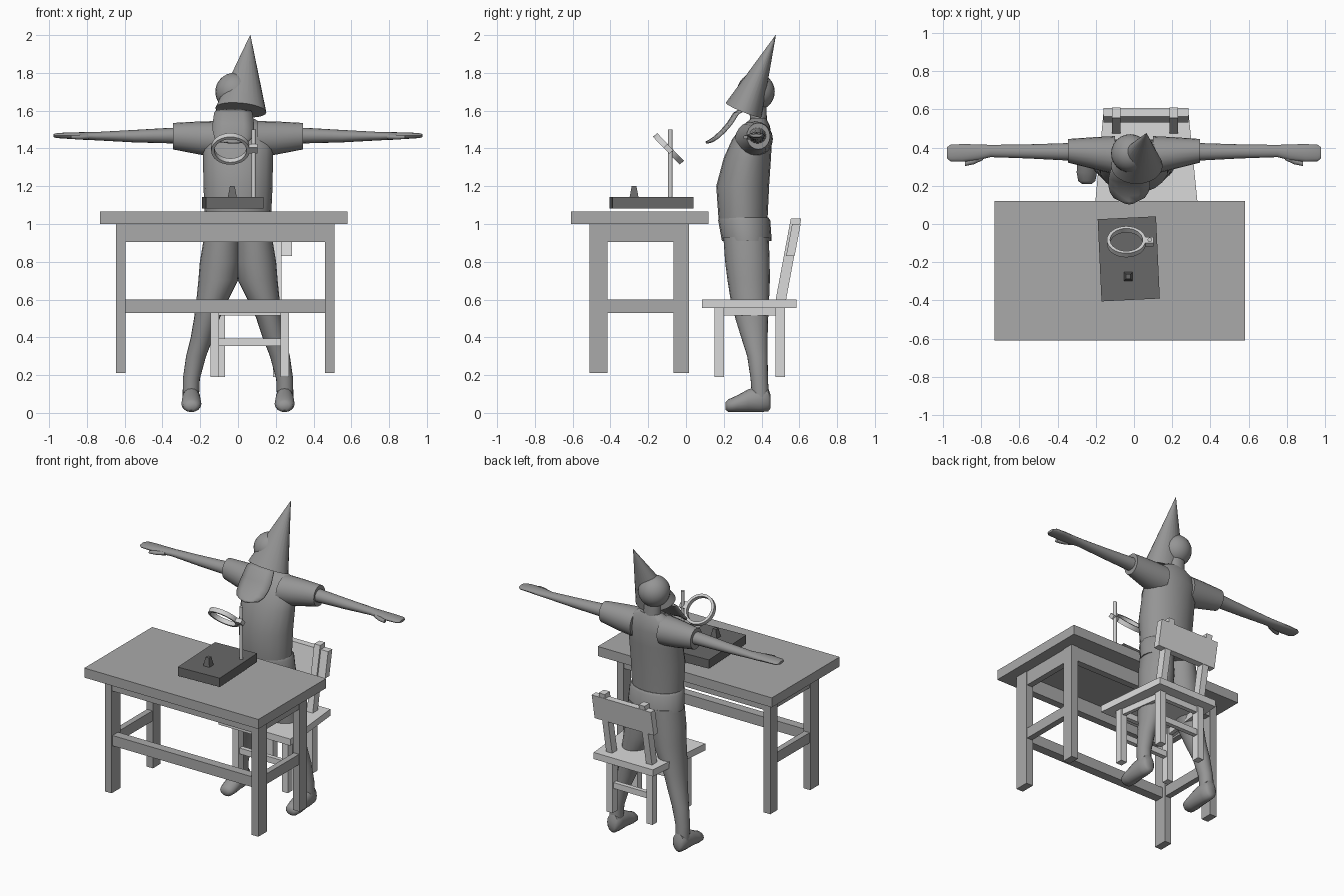
import bpy, bmesh, math
from mathutils import Vector, Matrix

if "Cube" in bpy.data.objects:
    bpy.data.objects.remove(bpy.data.objects["Cube"])


def material(name, v):
    m = bpy.data.materials.new(name)
    m.diffuse_color = (v, v, v, 1)
    m.use_nodes = True
    m.node_tree.nodes["Principled BSDF"].inputs["Base Color"].default_value = m.diffuse_color
    return m


TABLE = material("mid grey", 0.40)
CHAIR = material("pale grey", 0.70)
BODY = material("body grey", 0.30)
DARK = material("dark grey", 0.14)
LIGHT = material("light grey", 0.62)


def finish(name, bm, mat, smooth=None):
    bmesh.ops.recalc_face_normals(bm, faces=bm.faces)
    me = bpy.data.meshes.new(name)
    bm.to_mesh(me)
    bm.free()
    me.materials.append(mat)
    ob = bpy.data.objects.new(name, me)
    bpy.context.collection.objects.link(ob)
    if smooth:
        bpy.ops.object.select_all(action='DESELECT')
        ob.select_set(True)
        bpy.context.view_layer.objects.active = ob
        bpy.ops.object.shade_smooth_by_angle(angle=math.radians(smooth))
    return ob


def prism(name, pts, z0, z1, mat, dy=0.0):
    """Upright block on an xy outline; dy leans the top backwards."""
    bm = bmesh.new()
    lo = [bm.verts.new((x, y, z0)) for x, y in pts]
    hi = [bm.verts.new((x, y + dy, z1)) for x, y in pts]
    n = len(pts)
    bm.faces.new(lo)
    bm.faces.new(hi)
    for i in range(n):
        j = (i + 1) % n
        bm.faces.new((lo[i], lo[j], hi[j], hi[i]))
    return finish(name, bm, mat)


def box(name, x0, x1, y0, y1, z0, z1, mat, dy=0.0):
    return prism(name, [(x0, y0), (x1, y0), (x1, y1), (x0, y1)], z0, z1, mat, dy)


def loft(name, rings, mat, n=20, smooth=50):
    """Skin through elliptical rings given as (centre, u, v)."""
    bm = bmesh.new()
    loops = []
    for c, u, v in rings:
        c, u, v = Vector(c), Vector(u), Vector(v)
        loops.append([bm.verts.new(c + u * math.cos(a) + v * math.sin(a))
                      for a in (2 * math.pi * i / n for i in range(n))])
    for a, b in zip(loops, loops[1:]):
        for i in range(n):
            j = (i + 1) % n
            bm.faces.new((a[i], a[j], b[j], b[i]))
    bm.faces.new(loops[0])
    bm.faces.new(loops[-1])
    return finish(name, bm, mat, smooth)


def loft_z(name, secs, mat, **k):   # (z, x, y, rx, ry)
    return loft(name, [((x, y, z), (a, 0, 0), (0, b, 0)) for z, x, y, a, b in secs], mat, **k)


def loft_x(name, secs, mat, s=1, **k):   # (x, y, z, ry, rz)
    return loft(name, [((s * x, y, z), (0, a, 0), (0, 0, b)) for x, y, z, a, b in secs], mat, **k)


# Table
box("table_top", -0.73, 0.58, -0.61, 0.12, 1.00, 1.065, TABLE)
for side, x0, x1 in (("left", -0.645, -0.595), ("right", 0.46, 0.51)):
    for end, y0, y1 in (("front", -0.51, -0.415), ("back", -0.065, 0.015)):
        box(f"table_leg_{end}_{side}", x0, x1, y0, y1, 0.21, 1.0, TABLE)
    box(f"table_side_rail_{side}", x0 + 0.005, x1 - 0.005, -0.415, -0.065, 0.53, 0.60, TABLE)
    box(f"table_side_apron_{side}", x0 + 0.005, x1 - 0.005, -0.415, -0.065, 0.905, 1.0, TABLE)
box("table_front_rail", -0.595, 0.46, -0.50, -0.44, 0.53, 0.60, TABLE)
box("table_front_apron", -0.595, 0.46, -0.505, -0.455, 0.905, 1.0, TABLE)
box("table_back_apron", -0.595, 0.46, -0.035, 0.01, 0.905, 1.0, TABLE)

# Chair
prism("chair_seat", [(-0.205, 0.085), (0.335, 0.085), (0.285, 0.585), (-0.16, 0.585)],
      0.555, 0.60, CHAIR)
for side, fx, bx in (("left", -0.145, -0.115), ("right", 0.225, 0.185)):
    box(f"chair_front_leg_{side}", fx, fx + 0.045, 0.15, 0.20, 0.19, 0.555, CHAIR)
    box(f"chair_back_leg_{side}", bx, bx + 0.045, 0.475, 0.525, 0.19, 0.555, CHAIR)
    box(f"chair_back_post_{side}", bx, bx + 0.045, 0.475, 0.53, 0.60, 1.03, CHAIR, 0.08)
    prism(f"chair_side_apron_{side}", [(fx + 0.01, 0.2), (fx + 0.035, 0.2),
          (bx + 0.035, 0.475), (bx + 0.01, 0.475)], 0.515, 0.555, CHAIR)
box("chair_front_apron", -0.1, 0.225, 0.16, 0.19, 0.515, 0.555, CHAIR)
box("chair_back_apron", -0.07, 0.185, 0.485, 0.515, 0.515, 0.555, CHAIR)
box("chair_front_rail", -0.1, 0.225, 0.16, 0.19, 0.355, 0.395, CHAIR)
box("chair_back_rail", -0.07, 0.185, 0.485, 0.515, 0.355, 0.395, CHAIR)
box("chair_back_panel", -0.16, 0.285, 0.53, 0.575, 0.83, 1.0, CHAIR, 0.032)

# Figure: shirt, legs, feet, arms
loft_z("shirt", [(1.03, 0, .302, .175, .13), (1.2, 0, .30, .183, .14),
                 (1.35, 0, .325, .185, .125), (1.45, 0, .35, .185, .105),
                 (1.52, 0, .372, .15, .072), (1.56, 0, .385, .08, .04)], BODY)
loft_z("shirt_hem", [(.91, 0, .322, .192, .132), (1.02, 0, .308, .185, .138),
                     (1.035, 0, .305, .175, .13)], BODY)
loft_z("neck", [(1.5, -.01, .385, .06, .045), (1.65, -.02, .38, .055, .045)], BODY)
for side, s in (("left", -1), ("right", 1)):
    loft_z(f"leg_{side}", [(z, s * x, y, a, b) for z, x, y, a, b in (
        (.93, .085, .318, .095, .12), (.8, .095, .325, .107, .118), (.7, .105, .332, .105, .112),
        (.6, .135, .338, .085, .102), (.5, .165, .348, .068, .087), (.4, .19, .362, .06, .07),
        (.3, .222, .378, .053, .054), (.18, .247, .388, .045, .046),
        (.07, .25, .395, .043, .045))], BODY)
    loft(f"shoe_{side}", [((s * .247, y, z), (a, 0, 0), (0, 0, b)) for y, z, a, b in (
        (.448, .06, .025, .035), (.435, .07, .042, .062), (.39, .072, .048, .068),
        (.33, .065, .05, .06), (.27, .048, .053, .044), (.225, .038, .045, .034),
        (.21, .036, .025, .02))], BODY, n=16)
    loft_x(f"sleeve_{side}", [(.1, .36, 1.45, .10, .095), (.2, .37, 1.455, .085, .088),
                              (.345, .383, 1.465, .062, .07)], BODY, s)
    loft_x(f"arm_{side}", [(.30, .38, 1.467, .048, .043), (.36, .378, 1.468, .045, .041),
                           (.55, .38, 1.465, .037, .033), (.75, .382, 1.465, .032, .022),
                           (.82, .375, 1.466, .042, .020), (.9, .372, 1.468, .046, .017),
                           (.96, .372, 1.468, .044, .013), (.978, .372, 1.468, .03, .008)],
           BODY, s, n=16)
    loft_x(f"thumb_{side}", [(.79, .355, 1.462, .02, .014), (.84, .33, 1.46, .018, .013),
                             (.885, .315, 1.46, .012, .01)], BODY, s, n=10)

# Head
bm = bmesh.new()
bmesh.ops.create_uvsphere(bm, u_segments=24, v_segments=16, radius=0.1,
                          matrix=Matrix.Translation((-0.02, 0.37, 1.70)))
finish("head", bm, BODY, 50)

# Tilted pointed hat
loft("hat", [((.015, .305, 1.603), (.135, 0, -.012), (0, .095, -.038)),
             ((.065, .475, 2.0), (.001, 0, 0), (0, .001, 0))], BODY, n=24)

# Curved bib hanging under the hat
bm = bmesh.new()
rows = []
for y, z, w in ((.29, 1.605, .085), (.255, 1.585, .10), (.22, 1.53, .108), (.185, 1.49, .108),
                (.15, 1.458, .10), (.12, 1.438, .08), (.105, 1.431, .045)):
    rows.append([bm.verts.new((-0.025 + w * t, y + .02 * t * t, z)) for t in (-1, -.5, 0, .5, 1)])
for a, b in zip(rows, rows[1:]):
    for i in range(4):
        bm.faces.new((a[i], a[i + 1], b[i + 1], b[i]))
bib = finish("bib", bm, BODY, 50)
sol = bib.modifiers.new("thickness", 'SOLIDIFY')
sol.thickness = 0.012
sol.offset = 0

# Board with a small tapered weight
prism("board", [(-.19, .025), (.115, .04), (.135, -.39), (-.17, -.405)], 1.083, 1.143, DARK)
q = math.sqrt(2) / 2   # square section from a four-sided ring
loft("weight", [((-.03, -.275, z), (r * q, r * q, 0), (-r * q, r * q, 0))
                for z, r in ((1.143, .033), (1.2, .018))], DARK, n=4, smooth=None)

# Magnifier stand: rod, clamp, tilted open ring
loft_z("stand_rod", [(1.14, .083, -.083, .012, .012), (1.5, .083, -.083, .012, .012)], LIGHT, n=12)
tilt = Matrix.Translation((-.04, -.093, 1.398)) @ Matrix.Rotation(math.radians(-46), 4, 'X')
bm = bmesh.new()
profile = ((.085, -.015), (.102, -.015), (.102, .015), (.085, .015))
loops = []
for k in range(32):
    a = 2 * math.pi * k / 32
    loops.append([bm.verts.new(tilt @ Vector((r * math.cos(a), r * math.sin(a), h)))
                  for r, h in profile])
for k in range(32):
    a, b = loops[k], loops[(k + 1) % 32]
    for i in range(4):
        j = (i + 1) % 4
        bm.faces.new((a[i], a[j], b[j], b[i]))
finish("magnifier_ring", bm, LIGHT, 40)
bm = bmesh.new()
bmesh.ops.create_cube(bm, size=1, matrix=tilt @ Matrix.Translation((.12, 0, 0))
                      @ Matrix.Diagonal((.045, .045, .028, 1)))
finish("ring_clamp", bm, LIGHT)
